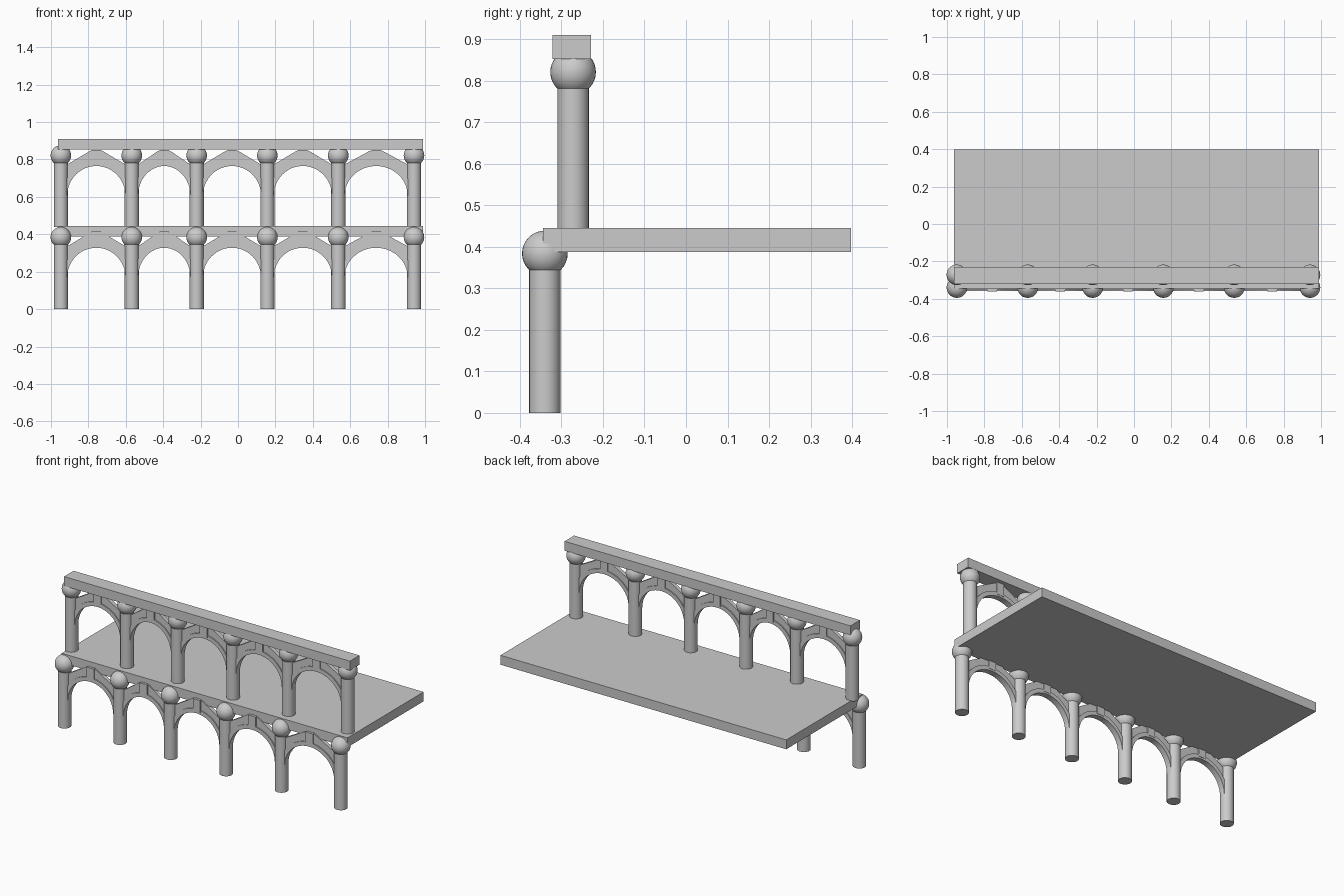
import bpy, bmesh, math

old = bpy.data.objects.get("Cube")
if old:
    bpy.data.objects.remove(old, do_unlink=True)

stone = bpy.data.materials.new("grey_stone")
stone.use_nodes = True
GREY = (0.6, 0.6, 0.6, 1)
stone.diffuse_color = GREY
stone.node_tree.nodes["Principled BSDF"].inputs["Base Color"].default_value = GREY

COLUMNS = [-0.947, -0.568, -0.221, 0.157, 0.536, 0.941]
RADIUS = 0.038
SPRING, RISE = 0.17, 0.158     # arch springing height and rise
PEAK = 0.414                   # top of the keystone
STEPS = 24


def finish(obj, name, smooth=False):
    obj.name = name
    obj.data.materials.append(stone)
    if smooth:
        bpy.ops.object.shade_smooth_by_angle(angle=math.radians(40))


def box(name, x, y, z):
    """Box from (min, max) ranges."""
    mid = [(a + b) / 2 for a, b in (x, y, z)]
    bpy.ops.mesh.primitive_cube_add(size=1, location=mid)
    obj = bpy.context.object
    obj.scale = [b - a for a, b in (x, y, z)]
    finish(obj, name)


def strip(name, inner, outer, y, half):
    """Solid band between two matching x-z curves, extruded along y."""
    bm = bmesh.new()
    rows = []
    for (xi, zi), (xo, zo) in zip(inner, outer):
        rows.append([bm.verts.new(p) for p in (
            (xi, y - half, zi), (xo, y - half, zo),
            (xo, y + half, zo), (xi, y + half, zi))])
    for a, b in zip(rows, rows[1:]):
        for i in range(4):
            j = (i + 1) % 4
            bm.faces.new((a[i], a[j], b[j], b[i]))
    bm.faces.new(rows[0])
    bm.faces.new(rows[-1])
    bmesh.ops.recalc_face_normals(bm, faces=bm.faces)
    mesh = bpy.data.meshes.new(name)
    bm.to_mesh(mesh)
    bm.free()
    obj = bpy.data.objects.new(name, mesh)
    bpy.context.collection.objects.link(obj)
    bpy.context.view_layer.objects.active = obj
    bpy.ops.object.select_all(action='DESELECT')
    obj.select_set(True)
    finish(obj, name, True)


def arch(name, left, right, y, base):
    cx = (left + right) / 2
    half = (right - left) / 2 - RADIUS + 0.004
    angles = [math.pi * i / STEPS for i in range(STEPS + 1)]

    def curve(extra):
        return [(cx + (half + extra) * math.cos(a),
                 base + SPRING + (RISE + extra) * math.sin(a)) for a in angles]

    inner = curve(0)
    # Gable edge sloping from the capitals up to the keystone
    gable = []
    for x, z in inner:
        slope = max(0, abs(x - cx) - 0.025) / (half - 0.025)
        gable.append((x, base + PEAK - 0.078 * slope))
    strip(name + "_ring", inner, curve(0.025), y, 0.018)
    strip(name + "_spandrel", inner, gable, y, 0.012)
    box(name + "_keystone", (cx - 0.025, cx + 0.025), (y - 0.02, y + 0.02),
        (base + SPRING + RISE + 0.01, base + PEAK))


def arcade(name, y, base, floor):
    """Row of columns with ball capitals, joined by arches."""
    for x in COLUMNS:
        top = base + 0.36
        bpy.ops.mesh.primitive_cylinder_add(
            vertices=24, radius=RADIUS, depth=top - floor,
            location=(x, y, (top + floor) / 2))
        finish(bpy.context.object, name + "_column", True)
        bpy.ops.mesh.primitive_uv_sphere_add(
            segments=32, ring_count=16, radius=0.055,
            location=(x, y, base + 0.384))
        finish(bpy.context.object, name + "_capital", True)
    for left, right in zip(COLUMNS, COLUMNS[1:]):
        arch(name + "_arch", left, right, y, base)


arcade("lower", -0.34, 0, 0)
arcade("upper", -0.272, 0.437, 0.44)
box("deck", (-0.963, 0.99), (-0.345, 0.397), (0.387, 0.445))
box("top_beam", (-0.963, 0.99), (-0.322, -0.229), (0.852, 0.91))
